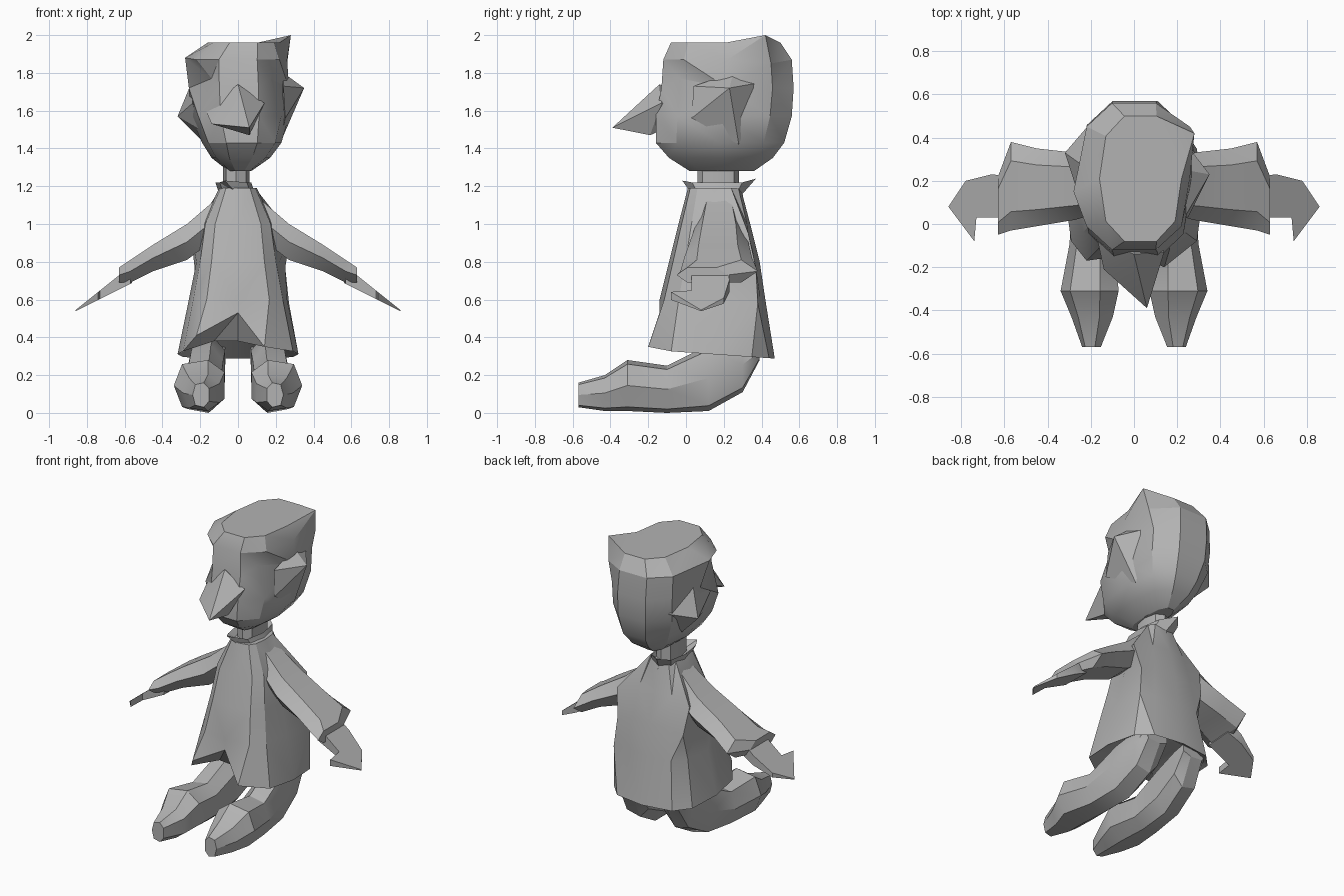
import bpy, bmesh, math
from mathutils import Vector

cube = bpy.data.objects.get("Cube")
if cube:
    bpy.data.objects.remove(cube, do_unlink=True)

GREY = (0.45, 0.45, 0.45, 1)
clay = bpy.data.materials.new("plain grey")
clay.use_nodes = True
clay.diffuse_color = GREY
clay.node_tree.nodes["Principled BSDF"].inputs["Base Color"].default_value = GREY


def finish(name, bm, angle):
    bmesh.ops.recalc_face_normals(bm, faces=bm.faces)
    mesh = bpy.data.meshes.new(name)
    bm.to_mesh(mesh)
    bm.free()
    mesh.materials.append(clay)
    obj = bpy.data.objects.new(name, mesh)
    bpy.context.collection.objects.link(obj)
    bpy.ops.object.select_all(action="DESELECT")
    obj.select_set(True)
    bpy.context.view_layer.objects.active = obj
    bpy.ops.object.shade_smooth_by_angle(angle=math.radians(angle))


def ring(axis, at, u0, u1, v0, v1, sides=6, power=0.8):
    """Rounded cross-section filling the box u0..u1, v0..v1 across an axis."""
    angles = [math.tau * i / sides for i in range(sides)]
    tallest = max(math.sin(a) for a in angles)
    points = []
    for a in angles:
        c, s = math.cos(a), math.sin(a) / tallest
        p = [(u0 + u1) / 2 + (u1 - u0) / 2 * math.copysign(abs(c) ** power, c),
             (v0 + v1) / 2 + (v1 - v0) / 2 * math.copysign(abs(s) ** power, s)]
        p.insert(axis, at)
        points.append(Vector(p))
    return points


def loft(name, rings, side=1, nudges=(), angle=25):
    """Skin the rings; each nudge drags the nearest vertex onto its point."""
    bm = bmesh.new()
    rows = [[bm.verts.new((p[0] * side, p[1], p[2])) for p in r] for r in rings]
    n = len(rows[0])
    for a, b in zip(rows, rows[1:]):
        for i in range(n):
            j = (i + 1) % n
            bm.faces.new((a[i], a[j], b[j], b[i]))
    bm.faces.new(rows[0])
    bm.faces.new(rows[-1])
    for target in nudges:
        t = Vector(target)
        min(bm.verts, key=lambda v: (v.co - t).length).co = t
    bmesh.ops.triangulate(bm, faces=bm.faces)
    finish(name, bm, angle)


def hull(name, points):
    bm = bmesh.new()
    for p in points:
        bm.verts.new(p)
    bmesh.ops.convex_hull(bm, input=bm.verts)
    finish(name, bm, 15)


# Head: lopsided faceted block with sunken eyes and a raised crown corner
head_rows = [
    (1.28, -0.05, 0.07, 0.02, 0.36),
    (1.35, -0.14, 0.17, -0.09, 0.46),
    (1.43, -0.19, 0.23, -0.16, 0.52),
    (1.57, -0.25, 0.27, -0.16, 0.56),
    (1.72, -0.26, 0.27, -0.13, 0.57),
    (1.87, -0.26, 0.26, -0.12, 0.56),
    (1.96, -0.16, 0.22, -0.08, 0.5),
]
loft("head", [ring(2, *row, sides=10) for row in head_rows],
     nudges=[(0.28, 0.42, 2), (0.26, 0.45, 1.85), (-0.14, -0.03, 1.77),
             (0.17, -0.03, 1.77), (-0.28, 0.15, 1.88)])

# Nose: broad pointed wedge
hull("nose", [(0, -0.14, 1.74), (-0.17, -0.07, 1.6), (-0.14, -0.21, 1.53),
              (0.06, -0.39, 1.51), (0.14, -0.13, 1.64), (0.06, -0.19, 1.47),
              (0, 0.1, 1.6)])

# Ears: flat pyramids, set at different heights
hull("left_ear", [(0.35, 0.23, 1.72), (0.24, 0.04, 1.73), (0.25, 0.03, 1.56),
                  (0.22, 0.4, 1.75), (0.24, 0.25, 1.8), (0.22, 0.28, 1.42)])
hull("right_ear", [(-0.32, 0.33, 1.57), (-0.24, 0.08, 1.64), (-0.2, 0.1, 1.5),
                   (-0.2, 0.47, 1.62), (-0.25, 0.28, 1.74), (-0.18, 0.3, 1.43)])

# Neck and flared collar
loft("neck", [ring(2, z, -0.08, 0.06, 0.06, 0.28, sides=8) for z in (1.1, 1.36)])
collar_rows = [(1.1, -0.13, 0.13, 0.02, 0.31), (1.16, -0.1, 0.09, 0.03, 0.3),
               (1.22, -0.12, 0.07, -0.01, 0.34), (1.17, -0.07, 0.05, 0.07, 0.27)]
loft("collar", [ring(2, *row, sides=8) for row in collar_rows],
     nudges=[(-0.04, 0.37, 1.24), (-0.07, -0.02, 1.23)])

# Coat: long bell with boxy back corners, notched front hem, hollow underside
coat_rows = [
    (0.38, -0.2, 0.2, -0.03, 0.34),
    (0.31, -0.32, 0.32, -0.2, 0.47),
    (0.6, -0.26, 0.26, -0.14, 0.42),
    (0.8, -0.22, 0.22, -0.09, 0.39),
    (1.0, -0.19, 0.19, -0.04, 0.34),
    (1.19, -0.1, 0.1, 0.01, 0.29),
]
coat = [ring(2, *row, sides=12, power=0.65) for row in coat_rows]
for p in coat[1]:
    p.z = 0.31 - 0.07 * (p.y - 0.15)
coat[1][8:11] = [Vector((-0.22, -0.17, 0.41)), Vector((0, -0.14, 0.53)),
                 Vector((0.14, -0.2, 0.35))]
loft("coat", coat, angle=30,
     nudges=[(0.28, 0.33, 0.95), (0.25, 0.37, 0.77), (0.27, 0.38, 0.58),
             (-0.25, 0.32, 0.95), (-0.23, 0.36, 0.77)])

sleeve_rows = [
    (0.06, 0.08, 0.27, 0.97, 1.18),
    (0.27, 0.02, 0.33, 0.81, 1.0),
    (0.45, -0.01, 0.35, 0.75, 0.89),
    (0.57, -0.03, 0.38, 0.69, 0.81),
    (0.63, -0.05, 0.22, 0.69, 0.77),
]
hand_outline = [(0.56, 0.22), (0.66, 0.23), (0.78, 0.2), (0.86, 0.08),
                (0.74, -0.08), (0.73, 0.03), (0.57, 0.03)]
leg_rows = [
    (-0.57, 0.15, 0.24, 0.03, 0.16),
    (-0.43, 0.09, 0.29, 0.01, 0.2),
    (-0.31, 0.06, 0.34, 0.01, 0.28),
    (-0.1, 0.08, 0.3, 0, 0.25),
    (0.12, 0.07, 0.28, 0.01, 0.36),
    (0.3, 0.06, 0.26, 0.11, 0.4),
    (0.39, 0.06, 0.24, 0.28, 0.37),
]

for side, word in ((1, "left"), (-1, "right")):
    # Wide flat sleeves sloping down to the cuff
    loft(word + "_sleeve", [ring(0, *row) for row in sleeve_rows], side)

    # Mitten hands, thinning toward the tips
    faces = []
    for sign in (1, -1):
        faces.append([(x, y, 0.73 - 0.65 * (x - 0.57) + sign * 0.15 * (0.88 - x))
                      for x, y in hand_outline])
    loft(word + "_hand", faces, side)

    # Bent legs running forward into heavy boots
    loft(word + "_leg", [ring(1, *row, sides=7) for row in leg_rows], side, angle=30)
